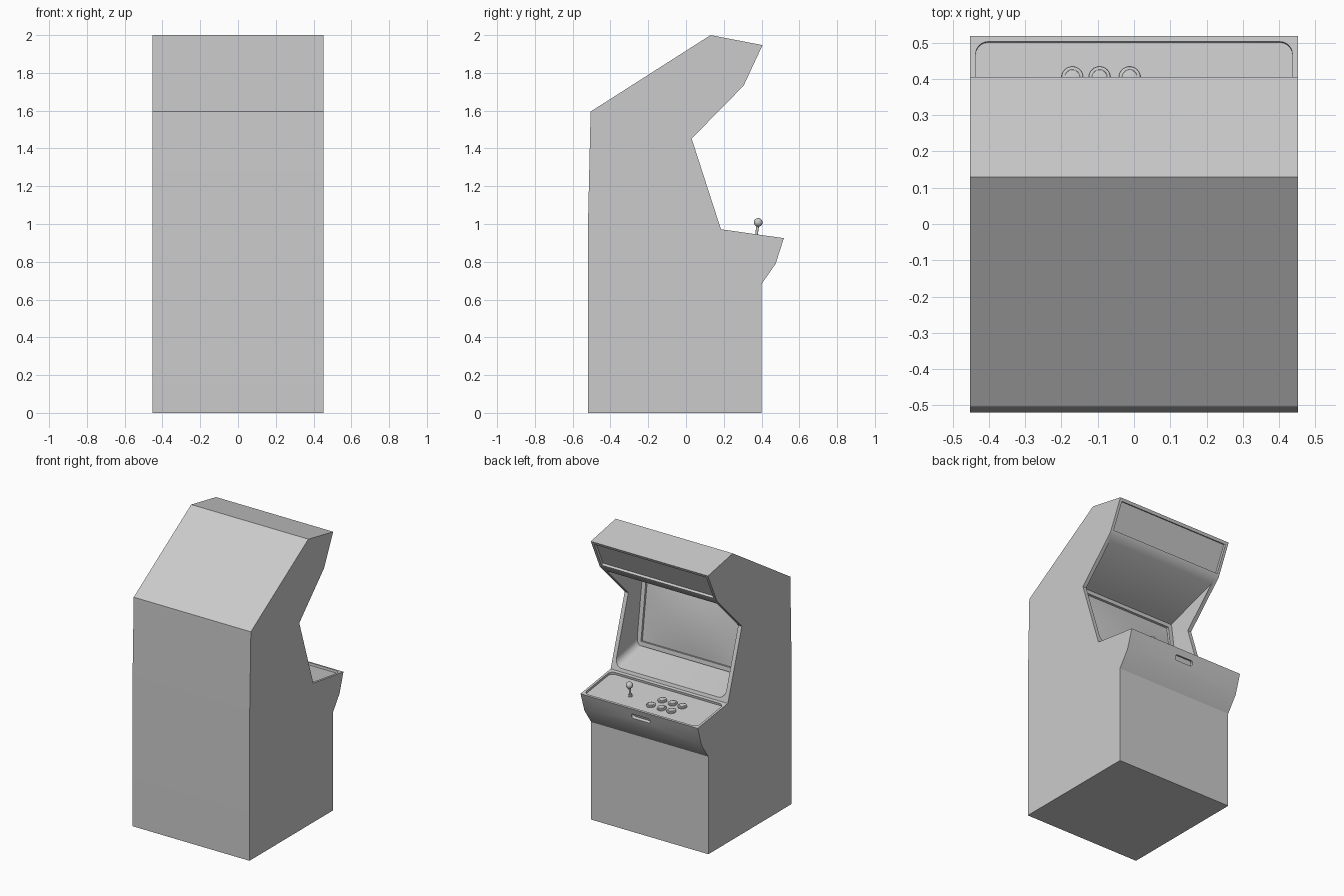
import bpy, bmesh, math
from mathutils import Matrix, Vector

if "Cube" in bpy.data.objects:
    bpy.data.objects.remove(bpy.data.objects["Cube"])


def finish(bm, name, smooth=True):
    bmesh.ops.recalc_face_normals(bm, faces=bm.faces[:])
    me = bpy.data.meshes.new(name)
    bm.to_mesh(me)
    bm.free()
    ob = bpy.data.objects.new(name, me)
    bpy.context.collection.objects.link(ob)
    if smooth:
        smooth_object(ob)
    return ob


def smooth_object(ob):
    bpy.ops.object.select_all(action='DESELECT')
    bpy.context.view_layer.objects.active = ob
    ob.select_set(True)
    bpy.ops.object.shade_smooth_by_angle(angle=math.radians(30))


def prism(points, half):
    """Extrude a (y, z) outline along x, symmetric about x = 0."""
    bm = bmesh.new()
    face = bm.faces.new([bm.verts.new((-half, y, z)) for y, z in points])
    new = bmesh.ops.extrude_face_region(bm, geom=[face])["geom"]
    bmesh.ops.translate(bm, vec=(2 * half, 0, 0),
                        verts=[v for v in new if isinstance(v, bmesh.types.BMVert)])
    return bm


def plane_frame(p, q):
    """Local frame on a sloped panel: x across, y from p to q, z outward."""
    p, q = Vector((0, *p)), Vector((0, *q))
    d = (q - p).normalized()
    n = Vector((1, 0, 0)).cross(d)
    m = Matrix((Vector((1, 0, 0)), d, n)).transposed().to_4x4()
    return Matrix.Translation((p + q) / 2) @ m


def slab(name, frame, centre, size, radius=0.0):
    """Box in a panel frame with optional rounded plan corners."""
    bm = bmesh.new()
    bmesh.ops.create_cube(bm, size=1)
    bmesh.ops.scale(bm, vec=size, verts=bm.verts)
    if radius:
        edges = [e for e in bm.edges
                 if abs(e.verts[0].co.z - e.verts[1].co.z) > size[2] * 0.5]
        bmesh.ops.bevel(bm, geom=edges, offset=radius, segments=6,
                        profile=0.5, affect='EDGES')
    bmesh.ops.transform(bm, matrix=frame @ Matrix.Translation(centre), verts=bm.verts)
    return finish(bm, name)


def disc(name, frame, x, y, z, r, h, bevel=0.0):
    bm = bmesh.new()
    bmesh.ops.create_cone(bm, cap_ends=True, segments=32, radius1=r, radius2=r, depth=h)
    if bevel:
        rim = [e for e in bm.edges if all(v.co.z > 0 for v in e.verts)]
        bmesh.ops.bevel(bm, geom=rim, offset=bevel, segments=3, profile=0.5, affect='EDGES')
    bmesh.ops.transform(bm, matrix=frame @ Matrix.Translation((x, y, z + h / 2)),
                        verts=bm.verts)
    return finish(bm, name)


def cut(ob, cutter):
    cutter.hide_render = True
    mod = ob.modifiers.new("cut", 'BOOLEAN')
    mod.operation, mod.solver, mod.object = 'DIFFERENCE', 'EXACT', cutter
    bpy.context.view_layer.objects.active = ob
    bpy.ops.object.modifier_apply(modifier=mod.name)
    bpy.data.objects.remove(cutter)


# Cabinet body from its side outline
lip, lip_mid = (0.518, 0.925), (0.475, 0.79)
panel_back = (0.185, 0.972)
sign_top, sign_low = (0.405, 1.947), (0.305, 1.732)
outline = [(-0.52, 0), (0.4, 0), (0.4, 0.682), lip_mid, lip, panel_back,
           (0.03, 1.452), sign_low, sign_top, (0.13, 2.0), (-0.505, 1.595), (-0.52, 0.95)]
cabinet = finish(prism(outline, 0.453), "cabinet", smooth=False)

# Screen alcove with rounded lower corners
scr_top, scr_low = (-0.15, 1.565), (-0.08, 1.05)
alcove = prism([scr_low, (0.25, 0.977), (0.6, 1.35), (0.35, 1.72), scr_top], 0.425)
shelf_edges = []
for e in alcove.edges:
    a, b = e.verts
    if abs(a.co.x - b.co.x) < 1e-4 and max(a.co.z, b.co.z) < 1.06:
        shelf_edges.append(e)
bmesh.ops.bevel(alcove, geom=shelf_edges, offset=0.05, segments=6, profile=0.5, affect='EDGES')
cut(cabinet, finish(alcove, "alcove_cutter"))

# Recesses for the control deck, the marquee and the coin slot
deck = plane_frame(panel_back, lip)
sign = plane_frame(sign_top, sign_low)
front_lip = plane_frame(lip, lip_mid)
DEEP = 0.016
cut(cabinet, slab("deck_cutter", deck, (0, 0.004, 0), (0.874, 0.298, 2 * DEEP), 0.035))
cut(cabinet, slab("marquee_cutter", sign, (0, 0, 0), (0.866, 0.195, 0.036)))
cut(cabinet, slab("slot_cutter", front_lip, (0, -0.008, 0), (0.145, 0.036, 0.04), 0.0175))
smooth_object(cabinet)

# Screen surround and gently bulging screen
scr = plane_frame(scr_top, scr_low)
for s in (-1, 1):
    slab("screen_frame_side", scr, (s * 0.41, 0, 0.006), (0.03, 0.515, 0.024))
    slab("screen_frame_rail", scr, (0, s * 0.243, 0.006), (0.82, 0.03, 0.024))
bm = bmesh.new()
bmesh.ops.create_grid(bm, x_segments=16, y_segments=12, size=1)
for v in bm.verts:
    u, w = v.co.x, v.co.y
    v.co = (u * 0.4, w * 0.232, 0.002 + 0.02 * (1 - u * u) * (1 - w * w))
bmesh.ops.transform(bm, matrix=scr, verts=bm.verts)
screen = finish(bm, "screen")

# Six push buttons in two staggered rows
for y, xs in ((0.055, (-0.17, -0.095, -0.012)), (-0.025, (-0.2, -0.125, -0.045))):
    for x in xs:
        disc("button_rim", deck, x, y, -DEEP, 0.03, 0.009, 0.003)
        disc("button_cap", deck, x, y, -DEEP, 0.021, 0.014, 0.003)

# Joystick
disc("joystick_collar", deck, 0.17, 0.022, -DEEP, 0.016, 0.005)
disc("joystick_shaft", deck, 0.17, 0.022, -DEEP, 0.007, 0.075)
bm = bmesh.new()
bmesh.ops.create_uvsphere(bm, u_segments=24, v_segments=16, radius=0.023)
bmesh.ops.transform(bm, matrix=deck @ Matrix.Translation((0.17, 0.022, 0.064)), verts=bm.verts)
finish(bm, "joystick_ball")
